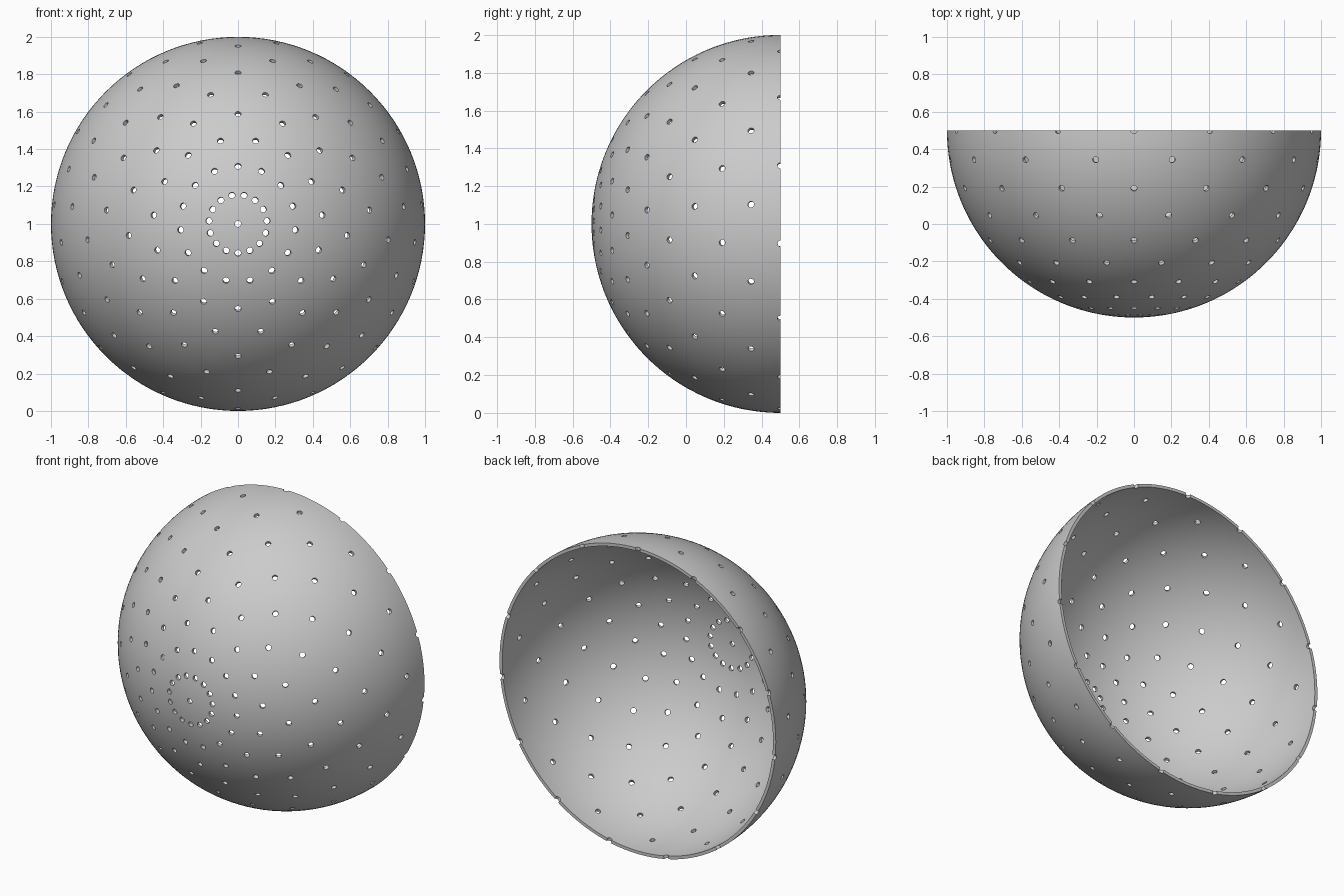
import bpy, bmesh
from math import sin, cos, pi, radians
from mathutils import Vector, Matrix

if "Cube" in bpy.data.objects:
    bpy.data.objects.remove(bpy.data.objects["Cube"])

CENTER = Vector((0, 0.5, 1))
R, WALL, HOLE_R = 1.0, 0.02, 0.0165
PER_RING, RINGS = 15, 10


def make_object(name, bm):
    bmesh.ops.recalc_face_normals(bm, faces=bm.faces)
    mesh = bpy.data.meshes.new(name)
    bm.to_mesh(mesh)
    bm.free()
    ob = bpy.data.objects.new(name, mesh)
    bpy.context.collection.objects.link(ob)
    return ob


# Hemispherical shell: outer and inner arcs spun about the y axis
bm = bmesh.new()
N = 44
angles = [i * pi / 2 / N for i in range(N + 1)]
profile = [(R, a) for a in angles] + [(R - WALL, a) for a in reversed(angles)]
verts = [bm.verts.new(CENTER + Vector((r * sin(a), -r * cos(a), 0))) for r, a in profile]
edges = [bm.edges.new(pair) for pair in zip(verts, verts[1:])]
bmesh.ops.spin(bm, geom=verts + edges, cent=CENTER, axis=(0, 1, 0),
               angle=2 * pi, steps=128, use_merge=True)
bmesh.ops.remove_doubles(bm, verts=bm.verts, dist=1e-5)
bowl = make_object("perforated_bowl", bm)

# Radial hole directions: one at the pole, then staggered rings every 9 degrees
directions = [Vector((0, -1, 0))]
for ring in range(1, RINGS + 1):
    tilt = radians(9 * ring)
    for k in range(PER_RING):
        turn = radians(24 * k + (12 if ring % 2 else 0))
        directions.append(Vector((sin(tilt) * sin(turn), -cos(tilt), sin(tilt) * cos(turn))))

# All hole cutters in one helper mesh
bm = bmesh.new()
for d in directions:
    place = (Matrix.Translation(CENTER + d * (R - WALL / 2))
             @ d.to_track_quat('Z', 'Y').to_matrix().to_4x4()
             @ Matrix.Rotation(0.07, 4, 'Z'))
    bmesh.ops.create_cone(bm, cap_ends=True, segments=16, radius1=HOLE_R,
                          radius2=HOLE_R, depth=0.08, matrix=place)
cutter = make_object("hole_cutters", bm)
cutter.hide_render = True

# Drill the holes, then discard the cutters
mod = bowl.modifiers.new("holes", 'BOOLEAN')
mod.operation = 'DIFFERENCE'
mod.solver = 'EXACT'
mod.object = cutter
bpy.context.view_layer.objects.active = bowl
bpy.ops.object.select_all(action='DESELECT')
bowl.select_set(True)
bpy.ops.object.modifier_apply(modifier=mod.name)
bpy.data.objects.remove(cutter)
bpy.ops.object.shade_smooth_by_angle(angle=radians(30))
